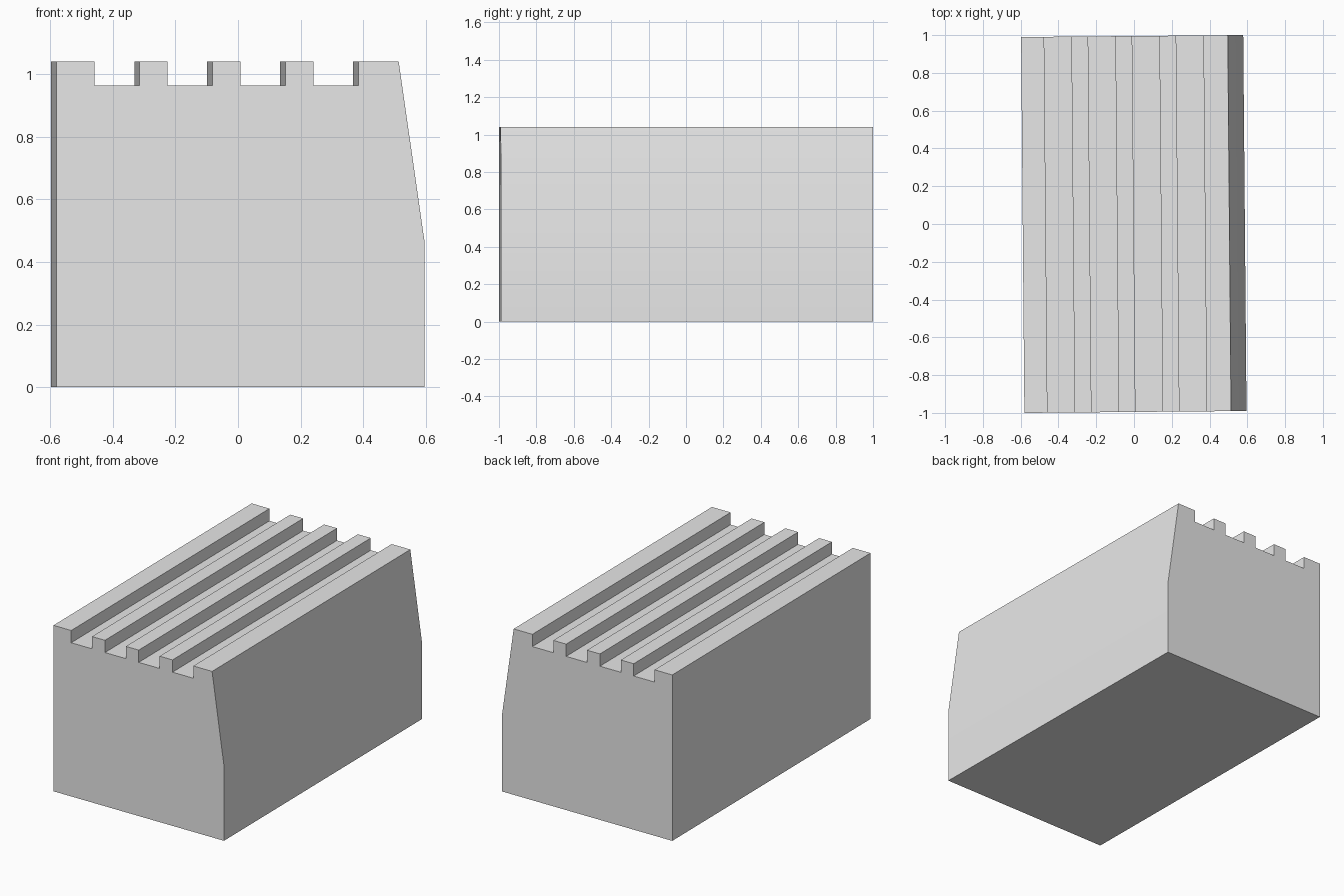
import bpy
import bmesh
import math

cube = bpy.data.objects.get("Cube")
if cube:
    bpy.data.objects.remove(cube, do_unlink=True)

HALF_W, HALF_L = 0.589, 0.995
TOP, FLOOR, SHOULDER = 1.041, 0.964, 0.47
GROOVE, PITCH, FIRST = 0.144, 0.233, -0.467

# One grey material
grey = bpy.data.materials.new("plain_grey")
grey.use_nodes = True
colour = (0.8, 0.8, 0.8, 1)
grey.diffuse_color = colour
grey.node_tree.nodes["Principled BSDF"].inputs["Base Color"].default_value = colour

# Cross-section: upright left side, four grooves on top, sloped right side
profile = [(-HALF_W, 0), (-HALF_W, TOP)]
for i in range(4):
    a = FIRST + i * PITCH
    b = a + GROOVE
    profile += [(a, TOP), (a, FLOOR), (b, FLOOR), (b, TOP)]
profile += [(0.505, TOP), (HALF_W - 0.002, SHOULDER), (HALF_W - 0.002, 0)]

# Extrude the cross-section from front to back
bm = bmesh.new()
front = bm.faces.new([bm.verts.new((x, -HALF_L, z)) for x, z in profile])
extruded = bmesh.ops.extrude_face_region(bm, geom=[front], use_keep_orig=True)
verts = [g for g in extruded["geom"] if isinstance(g, bmesh.types.BMVert)]
bmesh.ops.translate(bm, verts=verts, vec=(0, 2 * HALF_L, 0))
bmesh.ops.recalc_face_normals(bm, faces=bm.faces)
mesh = bpy.data.meshes.new("grooved_block")
bm.to_mesh(mesh)
bm.free()
mesh.materials.append(grey)

block = bpy.data.objects.new("grooved_block", mesh)
bpy.context.collection.objects.link(block)
block.rotation_euler.z = math.radians(0.5)

# Blend only the shallow bend on the sloped side
bpy.ops.object.select_all(action="DESELECT")
block.select_set(True)
bpy.context.view_layer.objects.active = block
bpy.ops.object.shade_smooth_by_angle(angle=math.radians(30))
